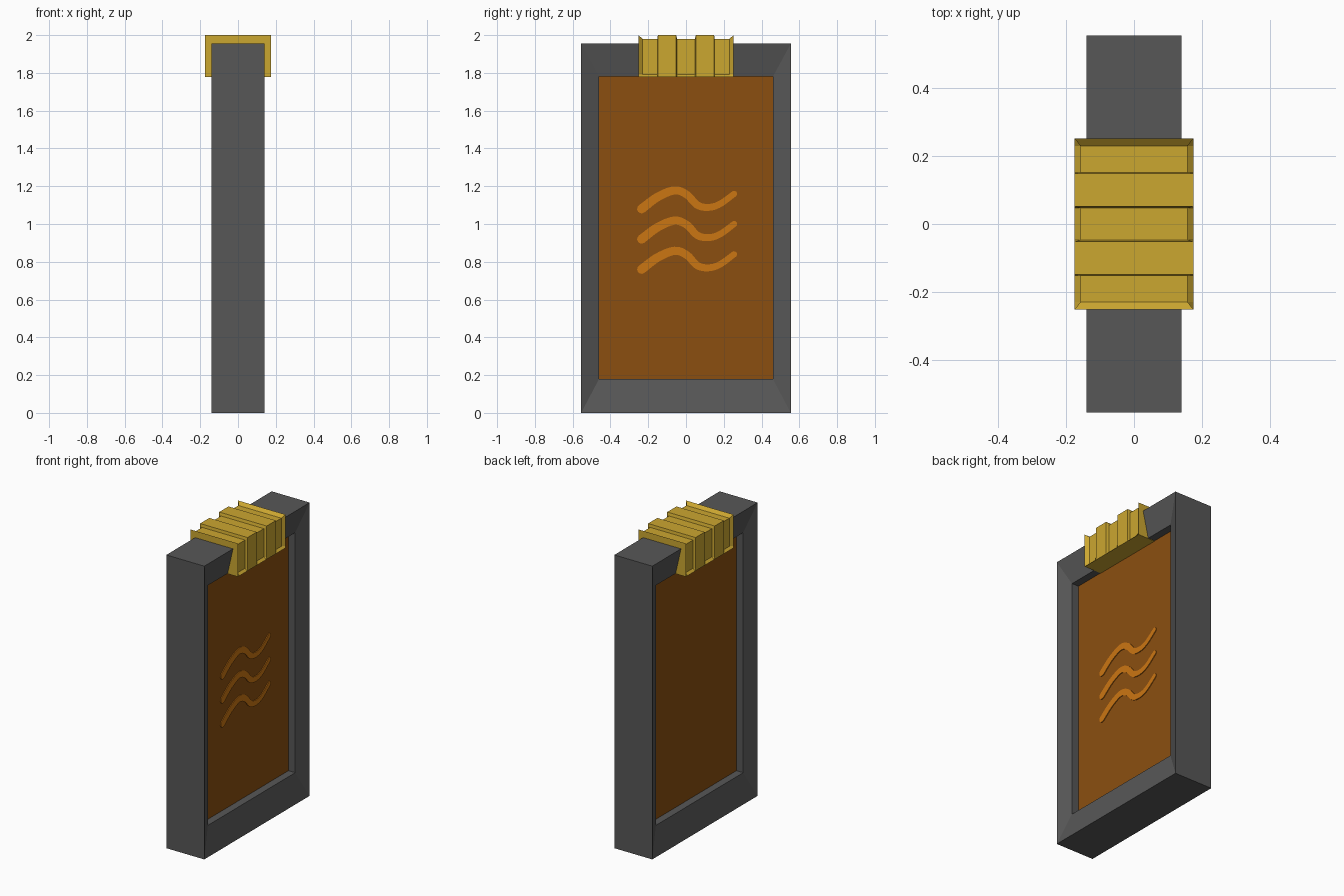
import bpy, bmesh, math
from mathutils import Vector

if "Cube" in bpy.data.objects:
    bpy.data.objects.remove(bpy.data.objects["Cube"])


def material(name, rgb):
    m = bpy.data.materials.new(name)
    m.diffuse_color = (*rgb, 1)
    m.use_nodes = True
    m.node_tree.nodes["Principled BSDF"].inputs["Base Color"].default_value = m.diffuse_color
    return m


CHARCOAL = material("charcoal", (0.095, 0.095, 0.095))
GOLD = material("gold", (0.60, 0.385, 0.03))
AMBER = material("dark amber", (0.26, 0.078, 0.005))
ORANGE = material("orange", (0.60, 0.18, 0.006))


def loft(name, rings, mat, closed=False):
    """Skin a series of equal-length rings; cap the ends or join them in a loop."""
    bm = bmesh.new()
    vs = [[bm.verts.new(p) for p in r] for r in rings]
    n = len(vs[0])
    pairs = list(zip(vs, vs[1:])) + ([(vs[-1], vs[0])] if closed else [])
    for a, b in pairs:
        for i in range(n):
            j = (i + 1) % n
            bm.faces.new((a[i], a[j], b[j], b[i]))
    if not closed:
        bm.faces.new(vs[0])
        bm.faces.new(vs[-1])
    bmesh.ops.recalc_face_normals(bm, faces=bm.faces)
    me = bpy.data.meshes.new(name)
    bm.to_mesh(me)
    bm.free()
    me.materials.append(mat)
    ob = bpy.data.objects.new(name, me)
    bpy.context.collection.objects.link(ob)
    return ob


def rect(x, y, z0, z1):
    return [(x, -y, z0), (x, y, z0), (x, y, z1), (x, -y, z1)]


# Frame with faces sloping in towards the opening
OUTER, INNER = (0.555, 0.0, 1.955), (0.46, 0.18, 1.78)
loft("frame", [rect(-0.10, *INNER), rect(-0.14, *OUTER),
               rect(0.14, *OUTER), rect(0.10, *INNER)], CHARCOAL, closed=True)

# Recessed panel
loft("panel", [rect(-0.05, *INNER), rect(0.05, *INNER)], AMBER)


# Ribbed cap over the top rail
def cap_section(y, w, h):
    half = [(0.175, 1.778), (w, 1.792), (w, h)]
    return [(x, y, z) for x, z in half] + [(-x, y, z) for x, z in reversed(half)]


FULL, LOW = (0.175, 2.0), (0.158, 1.98)
stations = [(-0.252, FULL), (-0.23, LOW), (-0.152, LOW), (-0.149, FULL),
            (-0.052, FULL), (-0.047, LOW)]
stations += [(-y, s) for y, s in reversed(stations)]
loft("ribbed_cap", [cap_section(y, *s) for y, s in stations], GOLD)


# Wavy marks: thin plates on the panel's right side
WAVE = [Vector(p) for p in [(-0.235, 1.08), (-0.15, 1.143), (-0.06, 1.178),
                            (0.005, 1.155), (0.06, 1.1), (0.12, 1.088),
                            (0.18, 1.106), (0.255, 1.16)]]


def smooth_path(pts, steps=6):
    p = [2 * pts[0] - pts[1]] + pts + [2 * pts[-1] - pts[-2]]
    out = []
    for i in range(1, len(p) - 2):
        a, b, c, d = p[i - 1:i + 3]
        for k in range(steps):
            t = k / steps
            out.append(0.5 * (2 * b + (c - a) * t + (2 * a - 5 * b + 4 * c - d) * t ** 2
                              + (3 * b - a - 3 * c + d) * t ** 3))
    return out + [pts[-1]]


def wave_outline():
    path = smooth_path(WAVE)
    n = len(path) - 1
    left, right = [], []
    for i, p in enumerate(path):
        d = (path[min(i + 1, n)] - path[max(i - 1, 0)]).normalized()
        side = Vector((-d.y, d.x)) * (0.024 - 0.008 * i / n)
        left.append(p + side)
        right.append(p - side)

    # Rounded ends
    def arc(c, start):
        return [c + Vector((start.x * math.cos(a) + start.y * math.sin(a),
                            start.y * math.cos(a) - start.x * math.sin(a)))
                for a in (math.pi * k / 6 for k in range(1, 6))]
    return (left + arc(path[-1], left[-1] - path[-1])
            + right[::-1] + arc(path[0], right[0] - path[0]))


outline = wave_outline()
for i in range(3):
    loft(f"wave_mark_{i + 1}", [[(x, p.x, p.y - 0.16 * i) for p in outline]
                                for x in (0.049, 0.055)], ORANGE)
